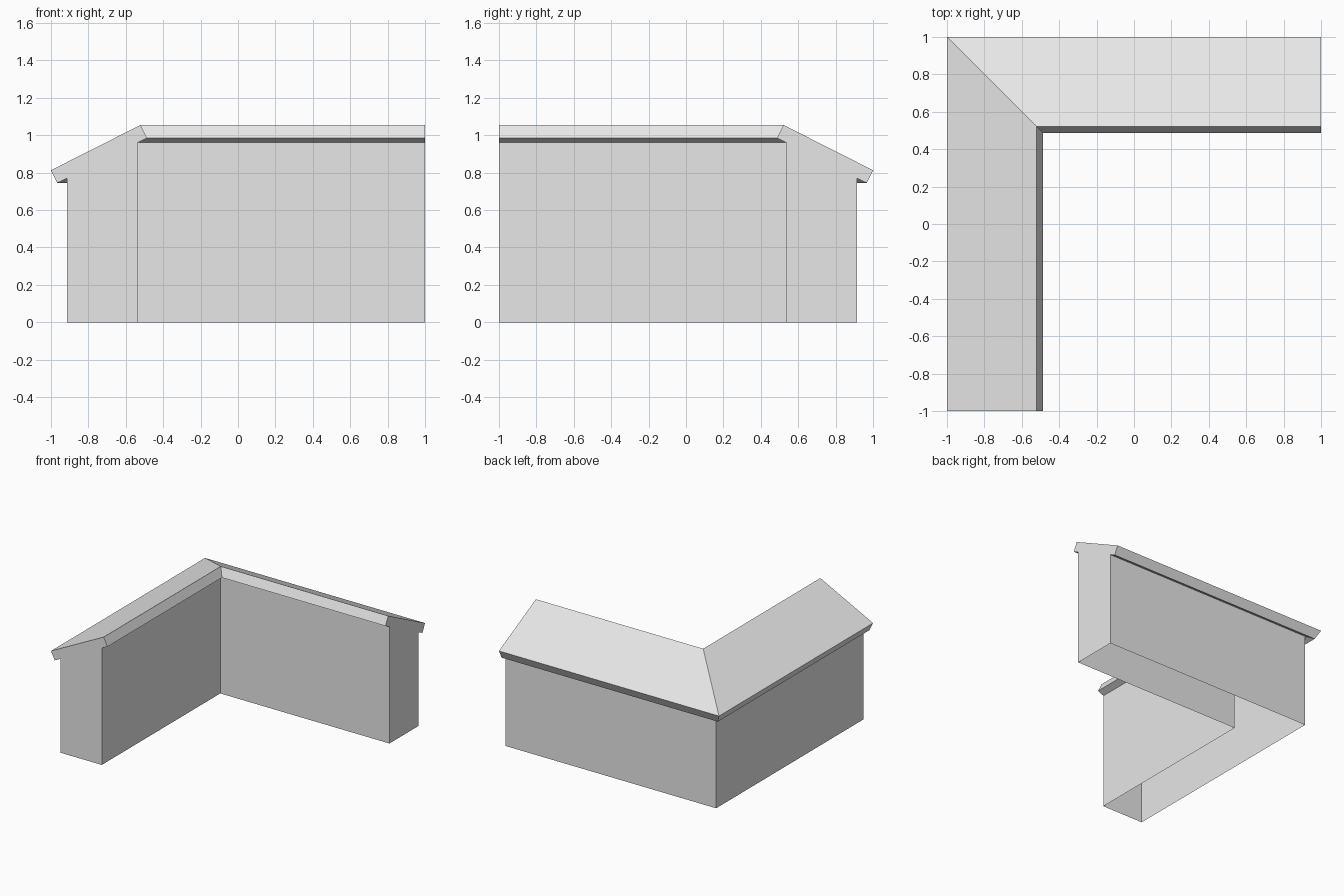
import bpy
import bmesh

cube = bpy.data.objects.get("Cube")
if cube:
    bpy.data.objects.remove(cube, do_unlink=True)

# Plain grey surface
grey = bpy.data.materials.new("light_grey")
grey.use_nodes = True
colour = (0.8, 0.8, 0.8, 1)
grey.diffuse_color = colour
grey.node_tree.nodes["Principled BSDF"].inputs["Base Color"].default_value = colour

# Cross-section (distance from centre, height): outer wall, eave, ridge, inner wall
profile = [
    (0.915, 0), (0.915, 0.77), (0.966, 0.745), (1, 0.813),
    (0.521, 1.055), (0.487, 0.985), (0.538, 0.96), (0.538, 0),
]

# Sweep the section along an L with a mitred corner; the underside stays open
bm = bmesh.new()
front_end = [bm.verts.new((-d, -1, z)) for d, z in profile]
corner = [bm.verts.new((-d, d, z)) for d, z in profile]
left_end = [bm.verts.new((1, d, z)) for d, z in profile]
for a, b in ((front_end, corner), (corner, left_end)):
    for i in range(len(profile) - 1):
        bm.faces.new((a[i], b[i], b[i + 1], a[i + 1]))

# End walls, one flush face each
bm.faces.new(front_end)
bm.faces.new(left_end[::-1])
bmesh.ops.recalc_face_normals(bm, faces=bm.faces[:])

mesh = bpy.data.meshes.new("corner_wall_with_roof")
bm.to_mesh(mesh)
bm.free()
mesh.materials.append(grey)
wall = bpy.data.objects.new("corner_wall_with_roof", mesh)
bpy.context.collection.objects.link(wall)
